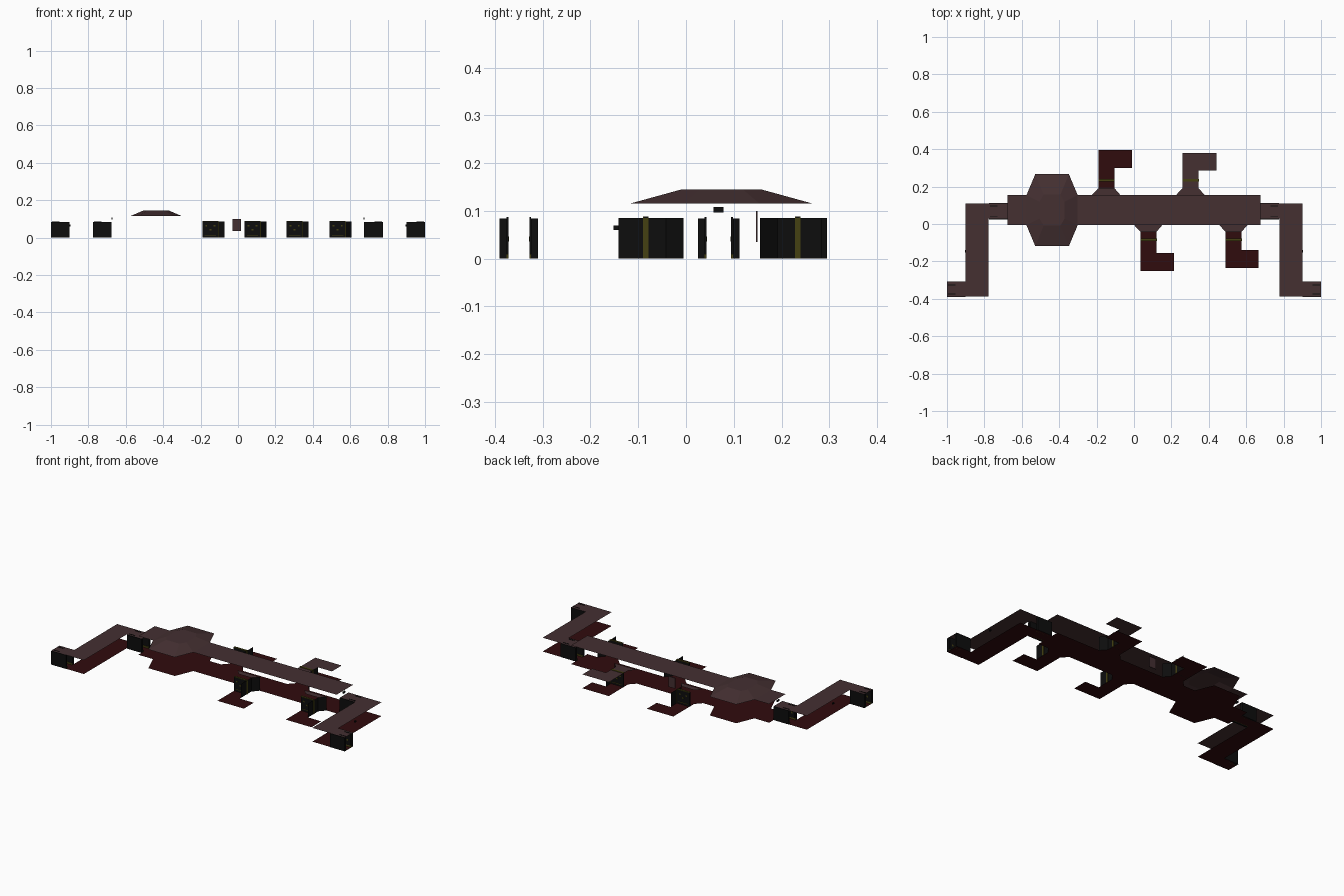
import bpy, bmesh
from mathutils import Vector

cube = bpy.data.objects.get("Cube")
if cube:
    bpy.data.objects.remove(cube, do_unlink=True)


def material(name, rgb):
    m = bpy.data.materials.new(name)
    m.use_nodes = True
    m.diffuse_color = (*rgb, 1)
    node = next(n for n in m.node_tree.nodes if n.type == 'BSDF_PRINCIPLED')
    node.inputs["Base Color"].default_value = (*rgb, 1)
    node.inputs["Roughness"].default_value = 0.8
    return m


BROWN = material("dusty brown ceiling", (.058, .029, .031))
RED = material("dark red floor", (.03, .0035, .004))
BLACK = material("black metal", (.004, .004, .004))
OLIVE = material("olive trim", (.06, .052, .006))

LOW, HIGH = 0.085, 0.115        # corridor and hall ceiling heights
HALL_Y = (-.005, .155)
HALL_X = .675


def finish(name, bm, mat):
    mesh = bpy.data.meshes.new(name)
    bm.to_mesh(mesh)
    bm.free()
    mesh.materials.append(mat)
    ob = bpy.data.objects.new(name, mesh)
    bpy.context.collection.objects.link(ob)
    return ob


def plate(name, points, z, mat):
    """Flat polygon facing up."""
    bm = bmesh.new()
    face = bm.faces.new([bm.verts.new((x, y, z)) for x, y in points])
    face.normal_update()
    if face.normal.z < 0:
        face.normal_flip()
    return finish(name, bm, mat)


def rect(x0, x1, y0, y1):
    return [(x0, y0), (x1, y0), (x1, y1), (x0, y1)]


def box(name, x, y, z, mat):
    bm = bmesh.new()
    bmesh.ops.create_cube(bm, size=1)
    lo, hi = Vector((x[0], y[0], z[0])), Vector((x[1], y[1], z[1]))
    for v in bm.verts:
        v.co = (lo + hi) / 2 + v.co * (hi - lo)
    return finish(name, bm, mat)


def wall(name, path, height, mat):
    """Upright strip following a path on the floor."""
    bm = bmesh.new()
    cols = [(bm.verts.new((x, y, 0)), bm.verts.new((x, y, height))) for x, y in path]
    for a, b in zip(cols, cols[1:]):
        bm.faces.new((a[0], b[0], b[1], a[1]))
    return finish(name, bm, mat)


# Octagonal hub and the hall running through it
CX, CY = -.438, .074


def octagon(side_x, side_y, end_x, end_y):
    quarter = [(side_x, side_y), (end_x, end_y)]
    pts = quarter + [(-x, y) for x, y in reversed(quarter)]
    pts += [(-x, -y) for x, y in pts]
    return [(CX + x, CY + y) for x, y in pts]


hub = octagon(.137, .08, .09, .192)
plate("hub_floor", hub, 0, RED)
bm = bmesh.new()
rings = [[bm.verts.new((x, y, z)) for x, y in ring]
         for ring, z in ((hub, HIGH), (octagon(.067, .045, .045, .083), .145))]
for i in range(8):
    j = (i + 1) % 8
    bm.faces.new((rings[0][i], rings[0][j], rings[1][j], rings[1][i]))
bm.faces.new(rings[1])
finish("hub_roof", bm, BROWN)

for part, x0, x1 in (("west", -HALL_X, CX - .137), ("east", CX + .137, HALL_X)):
    plate("hall_floor_" + part, rect(x0, x1, *HALL_Y), 0, RED)
    plate("hall_ceiling_" + part, rect(x0, x1, *HALL_Y), HIGH, BROWN)
box("wall_panel", (-.03, .015), (.146, .15), (.035, .1), BROWN)


# Side rooms: flared neck, door, one wall and an arm turning toward +x
def side_room(name, nx, arm_end, arm_y, out, roofed):
    x0, x1 = nx
    edge = HALL_Y[1] if out > 0 else HALL_Y[0]
    throat, door_y = edge + .037 * out, edge + .079 * out
    near, far = arm_y
    flare = [(x0 - .035, edge), (x0, throat), (x1, throat), (x1 + .032, edge)]
    bend = [(x0, throat), (x0, far), (arm_end, far), (arm_end, near), (x1, near), (x1, throat)]
    for suffix, outline in (("flare", flare), ("passage", bend)):
        plate(f"{name}_{suffix}_floor", outline, 0, RED)
        if roofed or suffix == "flare":
            plate(f"{name}_{suffix}_ceiling", outline, LOW, BROWN)
    corner = .295 if out > 0 else -.141
    if roofed:
        corner = near
    wall(name + "_wall", [flare[3], flare[2], (x1, corner)], LOW, BLACK)

    # Door slab with olive border strips and small windows on both faces
    box(name + "_door", nx, (door_y - .004, door_y + .004), (0, .087), BLACK)
    faces = (door_y - .006, door_y + .006)
    mid = (x0 + x1) / 2
    box(name + "_door_head", nx, faces, (.085, .088), OLIVE)
    box(name + "_door_sill", (x0 + .012, x1 - .012), faces, (.011, .014), OLIVE)
    for dx, z in ((-.022, .062), (.022, .062), (0, .043)):
        box(name + "_door_window", (mid + dx - .005, mid + dx + .005), faces,
            (z - .004, z + .004), OLIVE)
    box(name + "_door_jamb", (x1 - .002, x1 + .002), faces, (0, LOW), OLIVE)


side_room("back_west_room", (-.19, -.105), -.01, (.3, .395), 1, False)
side_room("back_east_room", (.26, .345), .44, (.285, .38), 1, True)
side_room("front_middle_room", (.035, .12), .215, (-.155, -.25), -1, False)
side_room("front_east_room", (.49, .575), .665, (-.14, -.235), -1, False)


# Mirrored end corridors with two gateways each
def gateway(name, s, x_in, x_out, y0, y1):
    xs = sorted((s * x_in, s * x_out))
    for side, a, b, inner in (("front", y0, y0 + .014, y0 + .018),
                              ("back", y1 - .014, y1, y1 - .018)):
        box(f"{name}_{side}_post", xs, (a, b), (0, .084), BLACK)
        ya, yb = sorted((inner, b if side == "front" else a))
        box(f"{name}_{side}_skirting", xs, (ya, yb), (0, .01), OLIVE)
        # Door leaf tucked into the post
        lx = sorted((s * (x_out - .045), s * (x_out - .005)))
        box(f"{name}_{side}_leaf", lx, (ya, yb), (.01, .087), BLACK)
        mx = (lx[0] + lx[1]) / 2
        box(f"{name}_{side}_lamp", (mx - .005, mx + .005),
            (ya - .001, yb + .001), (.036, .046), OLIVE)


for s, label in ((-1, "west"), (1, "east")):
    outline = [(.675, .11), (.9, .11), (.9, -.308), (1, -.308),
               (1, -.388), (.778, -.388), (.778, .03), (.675, .03)]
    outline = [(s * x, y) for x, y in outline]
    plate(label + "_corridor_floor", outline, 0, RED)
    plate(label + "_corridor_ceiling", outline, LOW, BROWN)
    gateway(label + "_inner_gate", s, .675, .775, .025, .112)
    gateway(label + "_outer_gate", s, .9, 1, -.39, -.31)
    box(label + "_gate_sign", sorted((s * .671, s * .677)), (.058, .078), (.097, .108), BLACK)
    box(label + "_wall_switch", sorted((s * .896, s * .904)), (-.152, -.14), (.06, .069), BLACK)
